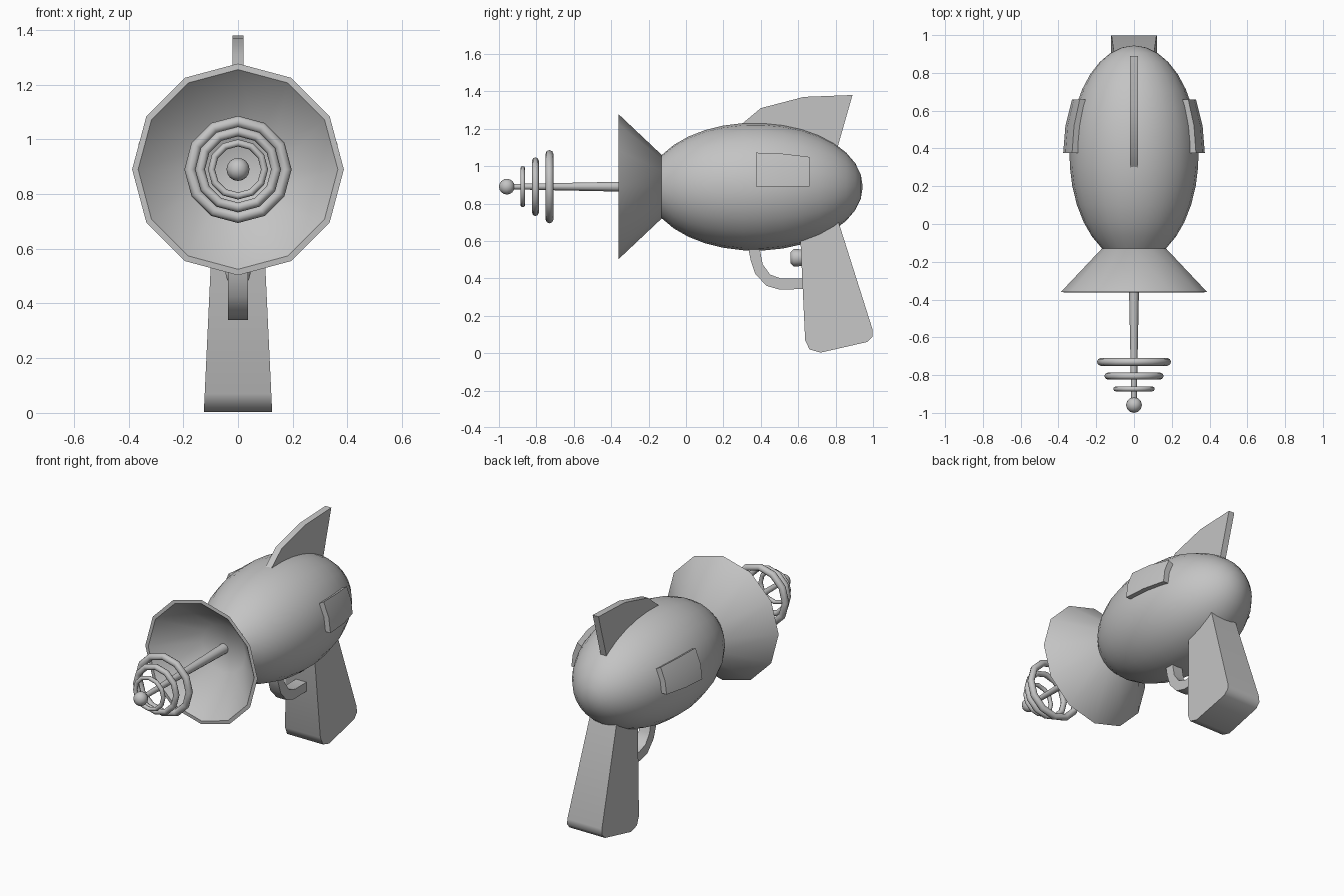
import bpy
import bmesh
from math import sin, cos, pi, sqrt, radians

AXIS_Z = 0.89            # height of the barrel axis
BODY_Y, BODY_LEN, BODY_R = 0.37, 0.575, 0.342

if "Cube" in bpy.data.objects:
    bpy.data.objects.remove(bpy.data.objects["Cube"], do_unlink=True)

grey = bpy.data.materials.new("plain_grey")
grey.use_nodes = True
grey.diffuse_color = (0.55, 0.55, 0.55, 1)
bsdf = next(n for n in grey.node_tree.nodes if n.type == "BSDF_PRINCIPLED")
bsdf.inputs["Base Color"].default_value = grey.diffuse_color


def finish(obj, name, angle):
    """Name, colour and smooth an object."""
    obj.name = obj.data.name = name
    obj.data.materials.clear()
    obj.data.materials.append(grey)
    bpy.ops.object.select_all(action="DESELECT")
    obj.select_set(True)
    bpy.context.view_layer.objects.active = obj
    bpy.ops.object.shade_smooth_by_angle(angle=radians(angle))
    return obj


def from_bmesh(bm, name, angle=40):
    bmesh.ops.remove_doubles(bm, verts=bm.verts, dist=0.0005)
    bmesh.ops.recalc_face_normals(bm, faces=bm.faces)
    mesh = bpy.data.meshes.new(name)
    bm.to_mesh(mesh)
    bm.free()
    obj = bpy.data.objects.new(name, mesh)
    bpy.context.collection.objects.link(obj)
    return finish(obj, name, angle)


def lathe(name, profile, sides, axis_z=AXIS_Z, angle=40):
    """Turn (y, radius) points around a line parallel to y."""
    bm = bmesh.new()
    verts = [bm.verts.new((0, y, axis_z + r)) for y, r in profile]
    edges = [bm.edges.new(pair) for pair in zip(verts, verts[1:])]
    bmesh.ops.spin(bm, geom=verts + edges, cent=(0, 0, axis_z), axis=(0, 1, 0),
                   angle=2 * pi, steps=sides)
    return from_bmesh(bm, name, angle)


def prism(name, outline, half_width, angle=40):
    """Extrude a (y, z) outline to both sides; half_width is a function of z."""
    bm = bmesh.new()
    right, left = ([bm.verts.new((s * half_width(z), y, z)) for y, z in outline]
                   for s in (-1, 1))
    bm.faces.new(right)
    bm.faces.new(left[::-1])
    for i in range(len(outline)):
        j = (i + 1) % len(outline)
        bm.faces.new((right[i], left[i], left[j], right[j]))
    return from_bmesh(bm, name, angle)


def body_radius(y):
    return BODY_R * sqrt(max(0, 1 - ((y - BODY_Y) / BODY_LEN) ** 2))


def side_panel(name, side):
    """Raised plate that follows the body's curve."""
    bm = bmesh.new()
    rows = []
    for y in (0.375, 0.52, 0.66):
        r = body_radius(y)
        loop = [(r + 0.033, a) for a in (0, 14.5, 29)]
        loop += [(r - 0.03, a) for a in (29, 14.5, 0)]
        rows.append([bm.verts.new((side * d * cos(radians(a)), y,
                                   AXIS_Z + d * sin(radians(a)))) for d, a in loop])
    for a, b in zip(rows, rows[1:]):
        for i in range(len(a)):
            j = (i + 1) % len(a)
            bm.faces.new((a[i], a[j], b[j], b[i]))
    bm.faces.new(rows[0])
    bm.faces.new(rows[-1])
    return from_bmesh(bm, name)


# Egg-shaped body, cut off where the horn joins
steps = 14
start = -0.13
body_profile = [(start, 0), (start, body_radius(start))]
for i in range(1, steps + 1):
    t = radians(150) * (1 - i / steps)
    body_profile.append((BODY_Y + BODY_LEN * cos(t), BODY_R * sin(t)))
lathe("body", body_profile, 24)

# Hollow flared horn
lathe("horn", [(-0.13, 0), (-0.13, 0.17), (-0.36, 0.387), (-0.362, 0.365),
               (-0.14, 0.15), (-0.14, 0)], 12, angle=50)

# Tapered emitter rod, its tip ball and floating rings
lathe("emitter_rod", [(-0.12, 0), (-0.12, 0.031), (-0.95, 0.014), (-0.95, 0)], 12)
bpy.ops.mesh.primitive_uv_sphere_add(segments=12, ring_count=8, radius=0.042,
                                     location=(0, -0.958, AXIS_Z))
finish(bpy.context.object, "emitter_ball", 60)
for label, y, outer, tube in (("large", -0.73, 0.196, 0.021),
                              ("middle", -0.805, 0.157, 0.018),
                              ("small", -0.873, 0.11, 0.013)):
    bpy.ops.mesh.primitive_torus_add(major_segments=12, minor_segments=8,
                                     major_radius=outer - tube, minor_radius=tube,
                                     location=(0, y, AXIS_Z), rotation=(pi / 2, 0, 0))
    finish(bpy.context.object, label + "_ring", 60)

# Top fin
prism("top_fin", [(0.28, 1.21), (0.40, 1.31), (0.63, 1.37), (0.89, 1.38),
                  (0.81, 1.10), (0.55, 1.10)], lambda z: 0.02)

# Side panels
for label, side in (("left", 1), ("right", -1)):
    side_panel(label + "_side_panel", side)

# Grip, wider at the bottom
prism("grip", [(0.605, 0.75), (0.637, 0.07), (0.66, 0.02), (0.72, 0.003),
               (0.97, 0.06), (0.998, 0.09), (0.998, 0.125), (0.80, 0.75)],
      lambda z: 0.125 - 0.047 * z, 50)

# Trigger guard and trigger button
prism("trigger_guard", [(0.33, 0.58), (0.345, 0.50), (0.37, 0.425), (0.43, 0.36),
                        (0.50, 0.34), (0.64, 0.343), (0.64, 0.40), (0.51, 0.398),
                        (0.45, 0.42), (0.41, 0.475), (0.39, 0.58)], lambda z: 0.036)
lathe("trigger", [(0.558, 0), (0.558, 0.03), (0.575, 0.046), (0.60, 0.046),
                  (0.65, 0.04), (0.65, 0)], 12, axis_z=0.51, angle=50)
